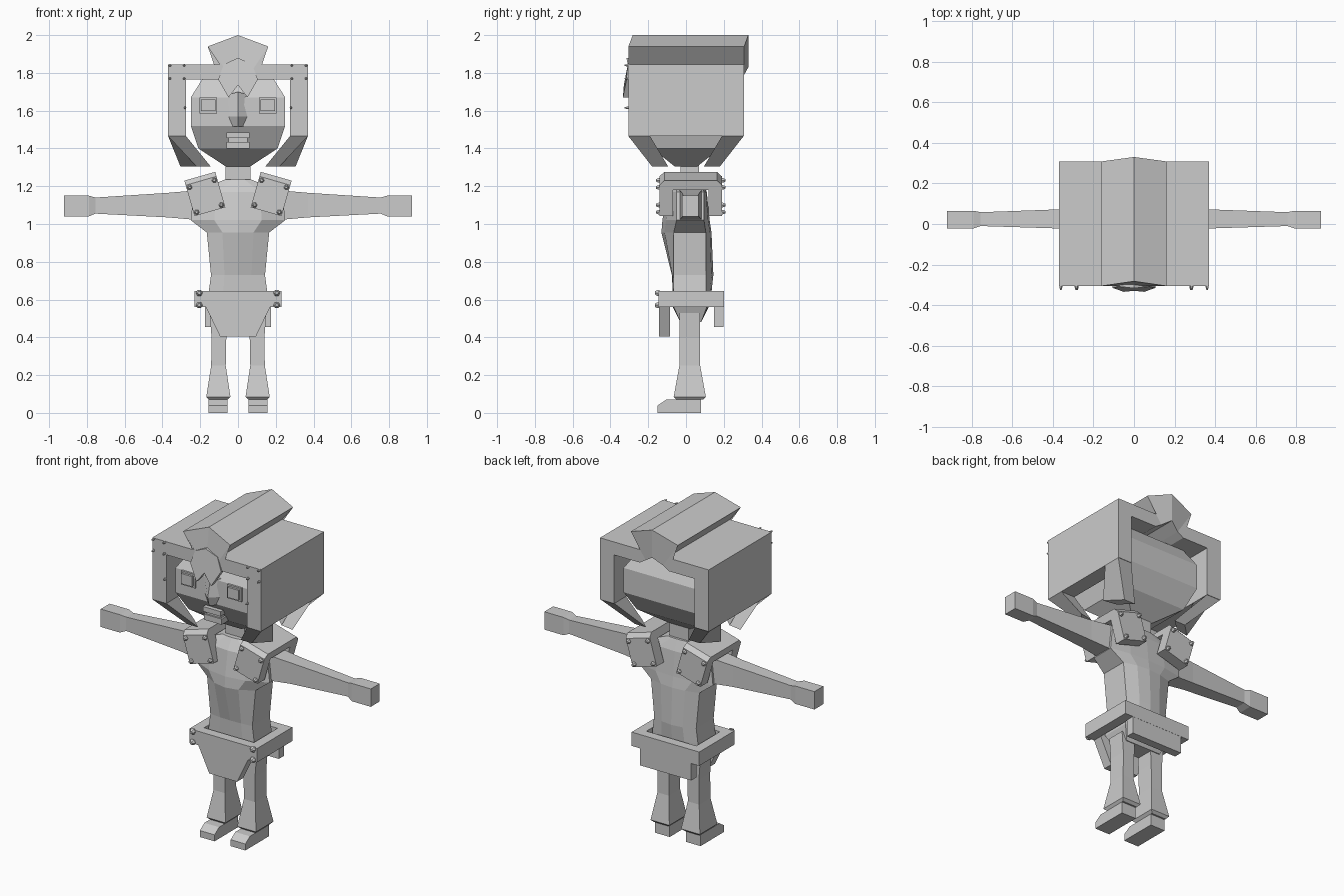
import bpy, bmesh, math
from mathutils import Matrix, Vector

if "Cube" in bpy.data.objects:
    bpy.data.objects.remove(bpy.data.objects["Cube"])

grey = bpy.data.materials.new("light grey")
grey.diffuse_color = (0.6, 0.6, 0.6, 1)
grey.use_nodes = True
grey.node_tree.nodes["Principled BSDF"].inputs["Base Color"].default_value = grey.diffuse_color


def finish(name, bm, mirror=False):
    bmesh.ops.recalc_face_normals(bm, faces=bm.faces)
    me = bpy.data.meshes.new(name)
    bm.to_mesh(me)
    bm.free()
    me.materials.append(grey)
    ob = bpy.data.objects.new(name, me)
    bpy.context.collection.objects.link(ob)
    if mirror:
        ob.modifiers.new("Mirror", 'MIRROR').use_mirror_merge = False
    return ob


def add_loft(bm, rings, closed=False):
    """Skin matching rings of points; cap the ends unless closed."""
    vs = [[bm.verts.new(p) for p in r] for r in rings]
    n = len(vs[0])
    for a, b in list(zip(vs, vs[1:])) + ([(vs[-1], vs[0])] if closed else []):
        for i in range(n):
            j = (i + 1) % n
            bm.faces.new((a[i], a[j], b[j], b[i]))
    if not closed:
        bm.faces.new(vs[0])
        bm.faces.new(vs[-1])


def loft(name, rings, mirror=False, closed=False):
    bm = bmesh.new()
    add_loft(bm, rings, closed)
    return finish(name, bm, mirror)


def rect_z(z, x0, x1, y0, y1):
    return [(x0, y0, z), (x1, y0, z), (x1, y1, z), (x0, y1, z)]


def rect_x(x, y0, y1, z0, z1):
    return [(x, y0, z0), (x, y1, z0), (x, y1, z1), (x, y0, z1)]


def box(name, x0, x1, y0, y1, z0, z1, mirror=False):
    return loft(name, [rect_z(z0, x0, x1, y0, y1), rect_z(z1, x0, x1, y0, y1)], mirror)


def plate(name, pts, y0, y1, mirror=False):
    """Front-view outline extruded along y."""
    return loft(name, [[(x, y, z) for x, z in pts] for y in (y0, y1)], mirror)


def studs(name, spots, y0, y1, r):
    """Small six-sided rivets, mirrored left to right."""
    bm = bmesh.new()
    ang = [math.pi / 3 * i for i in range(6)]
    for x, z in spots:
        add_loft(bm, [[(x + k * r * math.cos(a), y, z + k * r * math.sin(a)) for a in ang]
                      for y, k in ((y0, 1), ((y0 + y1) / 2, 1), (y1, 0.5))])
    return finish(name, bm, True)


# Helmet: hollow arch with a raised crest, skinned from front to back
arch = [((-.37, 1.465), (-.275, 1.465)), ((-.37, 1.845), (-.275, 1.765)),
        ((-.085, 1.845), (-.10, 1.765)), ((-.16, 1.94), (-.06, 1.79)),
        ((0, 2.0), (0, 1.83)), ((.16, 1.94), (.06, 1.79)),
        ((.085, 1.845), (.10, 1.765)), ((.37, 1.845), (.275, 1.765)),
        ((.37, 1.465), (.275, 1.465))]
rings = []
for (ox, oz), (ix, iz) in arch:
    mid = ox == 0
    yf, yb = (-.282 if mid else -.305), (.33 if mid else .308)
    rings.append([(ox, yf, oz), (ox, yb, oz), (ix, yb, iz), (ix, -.305, iz)])
loft("helmet", rings)

# Pointed brow plate on the front of the crest
brow = [(-.105, 1.765), (-.05, 1.67), (0, 1.735), (.05, 1.67), (.105, 1.765),
        (.075, 1.845), (0, 1.88), (-.075, 1.845)]
loft("helmet_brow", [[(x, y - max(0, 1.80 - z) * .2 - (.008 if x == 0 else 0), z)
                      for x, z in brow] for y in (-.308, -.275)])
studs("helmet_rivets", [(.36, 1.84), (.285, 1.84), (.36, 1.77), (.285, 1.77), (.28, 1.615)],
      -.30, -.325, .007)

# Helmet corner flaps, leaning in to a diagonal strip
for name, s in (("front_flap", -1), ("back_flap", 1)):
    top = [(.37, .305), (.275, .305), (.275, .19), (.37, .19)]
    low = [(.22, .18), (.145, .18), (.22, .11), (.305, .095)]
    loft(name, [[(x, s * y, 1.465) for x, y in top], [(x, s * y, 1.305) for x, y in low]], True)

# Head, with sloped jaw and crown
loft("head", [rect_z(z, -w, w, -d, d) for z, w, d in
              ((1.305, .065, .06), (1.40, .21, .18), (1.52, .25, .25),
               (1.67, .25, .25), (1.765, .19, .2))])
box("neck", -.065, .065, -.03, .07, 1.2, 1.32)
loft("nose", [[(-.065, -.24, 1.68), (0, -.262, 1.70), (.065, -.24, 1.68)],
              [(-.06, -.24, 1.57), (0, -.295, 1.57), (.06, -.24, 1.57)],
              [(-.035, -.24, 1.515), (0, -.28, 1.515), (.035, -.24, 1.515)]])
box("eye_frame", .11, .205, -.262, -.24, 1.585, 1.67, True)
box("eye", .12, .195, -.275, -.24, 1.597, 1.66, True)
box("upper_lip", -.06, .06, -.255, -.17, 1.455, 1.485)
box("mouth", -.05, .05, -.235, -.17, 1.43, 1.46)
box("lower_lip", -.06, .06, -.245, -.17, 1.40, 1.435)

# Torso: ten-sided sections, fuller at the centre of chest and back
torso = []
for z, w, yf, cf, yb, cb in ((.48, .12, -.03, -.03, .08, .08), (.56, .155, -.065, -.07, .11, .12),
                             (.64, .155, -.065, -.07, .105, .135), (.73, .143, -.065, -.075, .105, .145),
                             (.955, .165, -.065, -.13, .105, .135), (1.02, .25, -.05, -.125, .095, .125),
                             (1.17, .235, -.05, -.10, .095, .11), (1.235, .07, -.05, -.06, .08, .085)):
    f, b = cf * .75 + yf * .25, cb * .75 + yb * .25
    torso.append([(-w, yf, z), (-w / 2, f, z), (0, cf, z), (w / 2, f, z), (w, yf, z),
                  (w, yb, z), (w / 2, b, z), (0, cb, z), (-w / 2, b, z), (-w, yb, z)])
loft("torso", torso)

# Arms with flared hands
loft("arm", [rect_x(*p) for p in ((.2, -.035, .085, 1.02, 1.18), (.37, -.022, .072, 1.035, 1.165),
                                  (.755, -.01, .058, 1.055, 1.14), (.79, -.022, .065, 1.04, 1.15),
                                  (.92, -.022, .065, 1.04, 1.15))], True)

# Shoulder guards: arches of front, top and back slabs, tilted outward
bm = bmesh.new()
side = [(-.14, -.085), (-.14, .085), (-.115, .11), (.165, .11), (.19, .085), (.19, -.085),
        (.12, -.085), (.12, .06), (-.07, .06), (-.07, -.085)]
add_loft(bm, [[(x, y, z) for y, z in side] for x in (-.085, .085)])
tilt = Matrix.Translation((.172, 0, 1.147)) @ Matrix.Rotation(math.radians(16), 4, 'Y')
bmesh.ops.transform(bm, matrix=tilt, verts=bm.verts)
finish("shoulder_guard", bm, True)
spots = [tilt @ Vector((x, 0, z)) for x in (-.068, .068) for z in (-.068, .068)]
spots = [(p.x, p.z) for p in spots]
studs("shoulder_rivets_front", spots, -.13, -.16, .014)
studs("shoulder_rivets_back", spots, .18, .21, .014)

# Belt ring with hanging flaps
corner = [(-1, -1), (1, -1), (1, 1), (-1, 1)]
loft("belt", [[(sx * w, .0275 + sy * d, z) for sx, sy in corner] for w, d, z in
              ((.23, .1725, .56), (.23, .1725, .645), (.17, .115, .645), (.17, .115, .56))],
     closed=True)
plate("belt_front_flap", [(-.18, .60), (.18, .60), (.17, .56), (.095, .405), (-.095, .405), (-.17, .56)],
      -.144, -.085)
box("belt_back_flap", -.175, .175, .148, .199, .455, .6)
studs("belt_rivets", [(.205, .635), (.205, .57)], -.14, -.165, .018)

# Legs, flared at the cuff, with shoes
loft("leg", [rect_z(*p) for p in ((.085, .04, .168, -.065, .105), (.25, .065, .142, -.035, .075),
                                  (.40, .062, .14, -.035, .075), (.53, .055, .15, -.035, .075))], True)
loft("cuff", [rect_z(.07, .055, .155, -.05, .09), rect_z(.085, .04, .168, -.065, .105)], True)
foot = [(-.15, 0), (.08, 0), (.08, .07), (-.105, .07), (-.15, .04)]
loft("foot", [[(x, y, z) for y, z in foot] for x in (.055, .155)], True)
